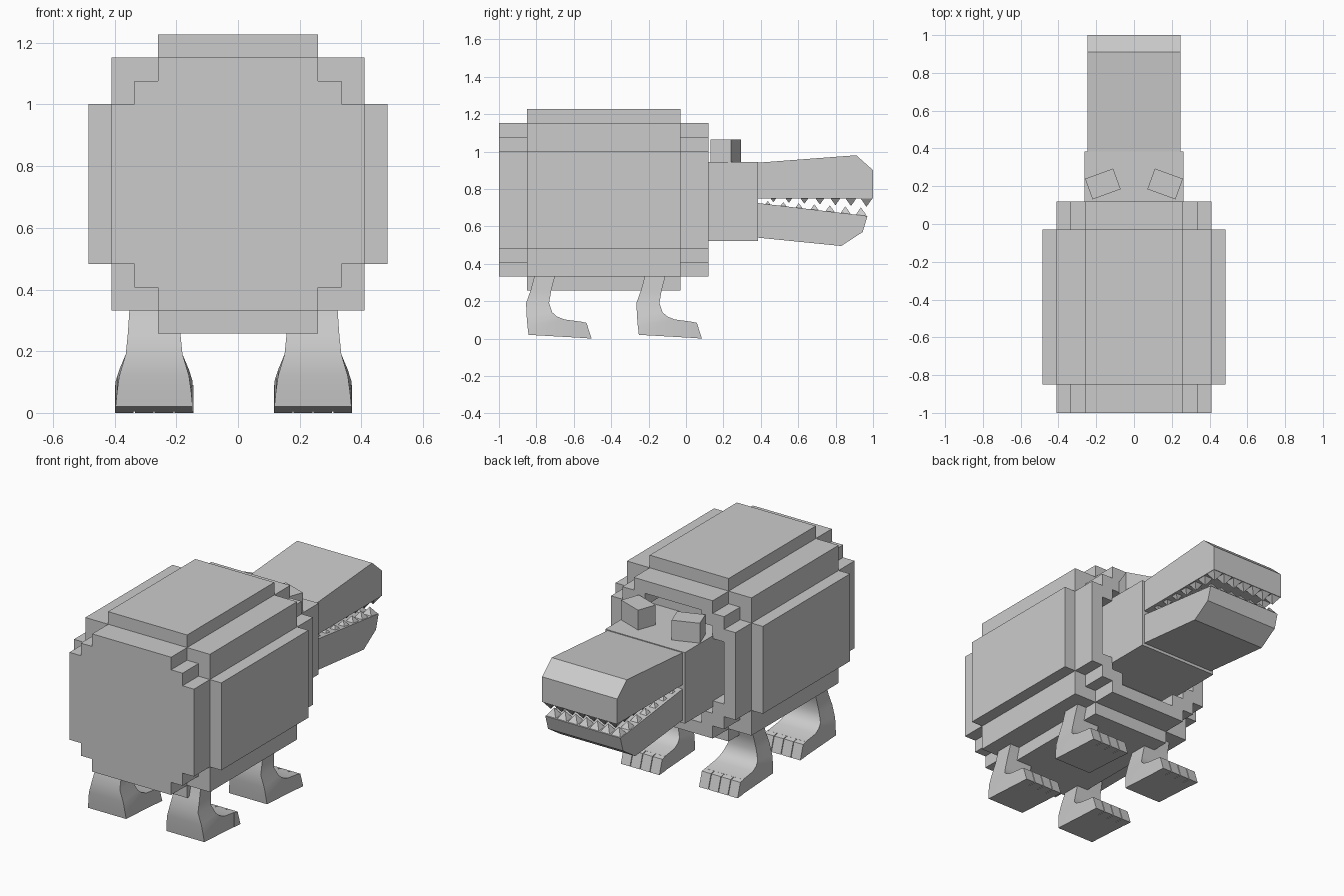
import bpy, bmesh, math
from mathutils import Matrix, Vector

cube = bpy.data.objects.get("Cube")
if cube:
    bpy.data.objects.remove(cube, do_unlink=True)

grey = bpy.data.materials.new("plain grey")
grey.use_nodes = True
grey.diffuse_color = (0.6, 0.6, 0.6, 1)
grey.node_tree.nodes["Principled BSDF"].inputs["Base Color"].default_value = (0.6, 0.6, 0.6, 1)


def finish(name, bm, smooth=False):
    bmesh.ops.recalc_face_normals(bm, faces=bm.faces[:])
    mesh = bpy.data.meshes.new(name)
    bm.to_mesh(mesh)
    bm.free()
    mesh.materials.append(grey)
    ob = bpy.data.objects.new(name, mesh)
    bpy.context.collection.objects.link(ob)
    if smooth:
        bpy.ops.object.select_all(action='DESELECT')
        ob.select_set(True)
        bpy.context.view_layer.objects.active = ob
        bpy.ops.object.shade_smooth_by_angle(angle=math.radians(40))
    return ob


def loft(bm, rings, closed=False):
    """Skin a list of point rings; cap the ends unless the loft closes on itself."""
    loops = [[bm.verts.new(p) for p in ring] for ring in rings]
    n = len(loops[0])
    pairs = list(zip(loops, loops[1:]))
    if closed:
        pairs.append((loops[-1], loops[0]))
    else:
        bm.faces.new(loops[0])
        bm.faces.new(loops[-1])
    for a, b in pairs:
        for i in range(n):
            j = (i + 1) % n
            bm.faces.new((a[i], a[j], b[j], b[i]))


def box(name, x0, x1, y0, y1, z0, z1):
    bm = bmesh.new()
    loft(bm, [[(x0, y0, z), (x1, y0, z), (x1, y1, z), (x0, y1, z)] for z in (z0, z1)])
    return finish(name, bm)


def side_profile(bm, pts, x0, x1):
    loft(bm, [[(x, y, z) for y, z in pts] for x in (x0, x1)])


# Stepped outline shared by the body ends
MID, STEP = 0.742, 0.075


def stepped(r, y):
    q = r - 2 * STEP
    corner = [(r, q), (r - STEP, q), (r - STEP, r - STEP), (q, r - STEP), (q, r)]
    pts = []
    for sx, sz, order in ((1, 1, 1), (-1, 1, -1), (-1, -1, 1), (1, -1, -1)):
        pts += [(sx * x, y, MID + sz * z) for x, z in corner[::order]]
    return pts


# Body: core, overlapping slabs and stepped ends
BACK, FRONT = -0.85, -0.03
box("body_core", -0.41, 0.41, BACK, FRONT, MID - 0.41, MID + 0.41)
box("body_top_bottom", -0.26, 0.26, BACK, FRONT, MID - 0.485, MID + 0.485)
box("body_sides", -0.485, 0.485, BACK, FRONT, MID - 0.26, MID + 0.26)
bm = bmesh.new()
loft(bm, [stepped(0.41, -1.0), stepped(0.41, BACK)])
finish("body_rear", bm)
bm = bmesh.new()
loft(bm, [stepped(0.41, FRONT), stepped(0.41, 0.12),
          stepped(0.335, 0.12), stepped(0.335, FRONT)], closed=True)
finish("body_front_frame", bm)

# Head
box("neck", -0.262, 0.262, FRONT, 0.385, 0.522, 0.945)
jaws = {
    "upper_jaw": [(0.38, 0.94), (0.91, 0.98), (1.0, 0.9), (1.0, 0.75), (0.38, 0.75)],
    "lower_jaw": [(0.38, 0.725), (0.97, 0.655), (0.945, 0.57), (0.83, 0.495), (0.38, 0.54)],
}
for name, pts in jaws.items():
    bm = bmesh.new()
    side_profile(bm, pts, -0.247, 0.247)
    finish(name, bm)

# Eyes, turned outwards
for s, name in ((1, "left_eye"), (-1, "right_eye")):
    ob = box(name, -0.079, 0.079, -0.058, 0.058, 0, 0.128)
    ob.matrix_world = Matrix.Translation((s * 0.165, 0.212, 0.935)) @ Matrix.Rotation(-s * 0.35, 4, 'Z')


# Teeth: four-sided spikes down both sides and across the tip
def tooth(bm, x, y, z, r, h):
    tip = bm.verts.new((x, y, z + h))
    base = [bm.verts.new((x + a * r, y + b * r, z)) for a, b in ((-1, -1), (1, -1), (1, 1), (-1, 1))]
    bm.faces.new(base)
    for i in range(4):
        bm.faces.new((base[i], base[(i + 1) % 4], tip))


for name, last, up in (("upper_teeth", 0.965, -1), ("lower_teeth", 0.935, 1)):
    bm = bmesh.new()

    def place(x, y):
        t = (y - 0.38) / 0.59
        z = 0.75 if up < 0 else 0.723 - 0.07 * t
        tooth(bm, x, y, z, 0.013 + 0.019 * t, up * (0.016 + 0.03 * t))

    for i in range(7):
        for s in (-1, 1):
            place(s * 0.213, last - i * 0.083)
    for i in range(1, 6):
        place(-0.213 + i * 0.071, last)
    finish(name, bm)

# Legs: heel point, front point and half width of each section
sections = [
    (-0.81, 0.335, -0.70, 0.335, 0.08), (-0.83, 0.26, -0.72, 0.26, 0.085),
    (-0.855, 0.19, -0.732, 0.19, 0.092), (-0.852, 0.12, -0.715, 0.14, 0.113),
    (-0.848, 0.07, -0.69, 0.118, 0.12), (-0.842, 0.02, -0.65, 0.102, 0.125),
    (-0.56, 0.004, -0.56, 0.09, 0.125),
]
toe = [(-0.562, 0.09), (-0.532, 0.084), (-0.505, 0.0), (-0.562, 0.004)]
for shift, end in ((0, "rear"), (0.59, "front")):
    for cx, side in ((0.243, "left"), (-0.272, "right")):
        bm = bmesh.new()
        loft(bm, [[(cx - w, ya + shift, za), (cx + w, ya + shift, za),
                   (cx + w, yb + shift, zb), (cx - w, yb + shift, zb)]
                  for ya, za, yb, zb, w in sections])
        finish(f"{end}_{side}_leg", bm, smooth=True)
        bm = bmesh.new()
        for i in range(4):
            x = cx - 0.127 + i * 0.0645
            side_profile(bm, [(y + shift, z) for y, z in toe], x, x + 0.0605)
        finish(f"{end}_{side}_toes", bm)
